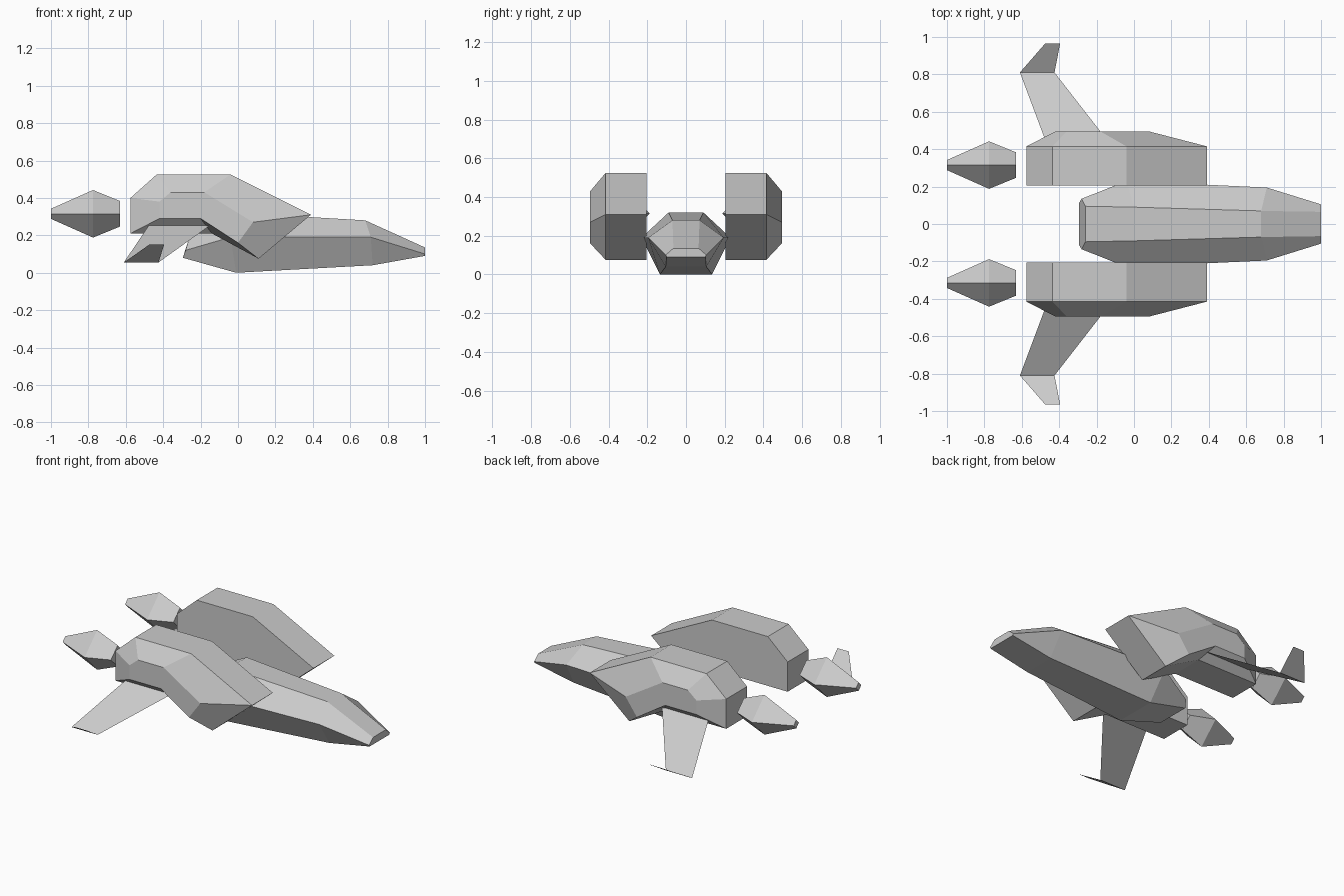
import bpy, bmesh

if "Cube" in bpy.data.objects:
    bpy.data.objects.remove(bpy.data.objects["Cube"])

GREY = (0.6, 0.6, 0.6, 1)
hull_grey = bpy.data.materials.new("hull_grey")
hull_grey.use_nodes = True
hull_grey.diffuse_color = GREY
hull_grey.node_tree.nodes["Principled BSDF"].inputs["Base Color"].default_value = GREY


def loft(name, rings, closed=True, mirror=False):
    """Skin a row of matching rings; closed lofts also get end caps."""
    bm = bmesh.new()
    rows = [[bm.verts.new(p) for p in ring] for ring in rings]
    n = len(rows[0])
    for a, b in zip(rows, rows[1:]):
        for i in range(n if closed else n - 1):
            j = (i + 1) % n
            bm.faces.new((a[i], a[j], b[j], b[i]))
    if closed:
        bm.faces.new(rows[0])
        bm.faces.new(rows[-1])
    bmesh.ops.recalc_face_normals(bm, faces=bm.faces)
    mesh = bpy.data.meshes.new(name)
    bm.to_mesh(mesh)
    bm.free()
    mesh.materials.append(hull_grey)
    obj = bpy.data.objects.new(name, mesh)
    bpy.context.collection.objects.link(obj)
    if mirror:
        mod = obj.modifiers.new("Mirror", 'MIRROR')
        mod.use_axis = (False, True, False)
        mod.use_mirror_merge = False
    return obj


def hull_ring(top, mid, low):
    """Six-sided section from (x, half width, z) of its three levels."""
    half = [top, mid, low]
    return half + [(x, -y, z) for x, y, z in reversed(half)]


# Central fuselage, tail to nose
loft("fuselage", [
    hull_ring((-0.26, 0.095, 0.19), (-0.28, 0.135, 0.12), (-0.295, 0.11, 0.08)),
    hull_ring((0, 0.09, 0.32), (-0.04, 0.23, 0.19), (-0.01, 0.135, 0)),
    hull_ring((0.68, 0.07, 0.28), (0.71, 0.195, 0.19), (0.72, 0.105, 0.04)),
    hull_ring((1, 0.065, 0.135), (1, 0.105, 0.1), (1, 0.1, 0.09)),
])

# Side nacelles: flat inner face, chamfered outer face
body = [(-0.575, 0.4), (-0.435, 0.525), (-0.04, 0.525), (0.39, 0.31),
        (0.11, 0.075), (-0.14, 0.21), (-0.575, 0.21)]
outer = [(-0.42, 0.38), (-0.36, 0.43), (-0.18, 0.43), (0.08, 0.27),
         (0, 0.16), (-0.2, 0.29), (-0.42, 0.29)]
loft("side_nacelles",
     [[(x, y, z) for x, z in profile]
      for y, profile in ((0.205, body), (0.415, body), (0.495, outer))],
     mirror=True)

# Diamond-section tail pods behind the nacelles
POD = 0.315
loft("tail_pods",
     [[(x, POD + r, POD), (x, POD, POD + r), (x, POD - r, POD), (x, POD, POD - r)]
      for x, r in ((-1, 0.027), (-0.775, 0.127), (-0.63, 0.068))],
     mirror=True)

# Thin drooping wings with upturned tips
loft("wings", [
    [(-0.475, 0.45, 0.256), (-0.145, 0.45, 0.256)],
    [(-0.61, 0.81, 0.055), (-0.425, 0.81, 0.055)],
    [(-0.475, 0.965, 0.15), (-0.395, 0.965, 0.15)],
], closed=False, mirror=True)
